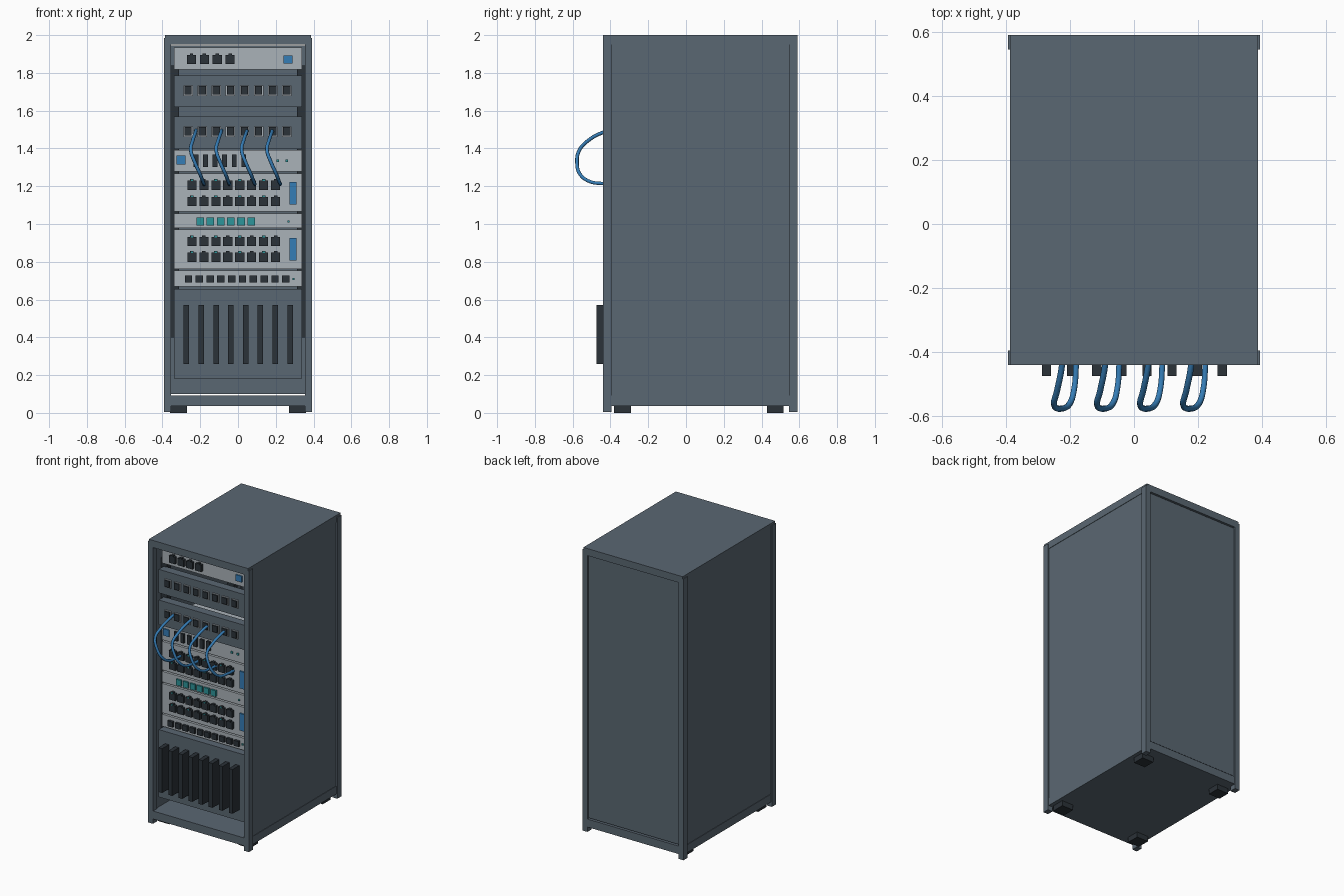
import bpy
import bmesh
from mathutils import Vector

if "Cube" in bpy.data.objects:
    bpy.data.objects.remove(bpy.data.objects["Cube"])


def material(name, rgb):
    m = bpy.data.materials.new(name)
    m.diffuse_color = (*rgb, 1)
    m.use_nodes = True
    m.node_tree.nodes["Principled BSDF"].inputs["Base Color"].default_value = m.diffuse_color
    return m


SLATE = material("slate_metal", (0.102, 0.136, 0.168))
SILVER = material("silver_panel", (0.40, 0.445, 0.48))
DARK = material("dark_plastic", (0.024, 0.032, 0.040))
BLUE = material("blue", (0.036, 0.205, 0.470))
TEAL = material("teal", (0.026, 0.305, 0.328))


def boxes(name, mat, spans):
    """One object made of boxes, each given as (x0, x1, y0, y1, z0, z1)."""
    bm = bmesh.new()
    for x0, x1, y0, y1, z0, z1 in spans:
        geo = bmesh.ops.create_cube(bm, size=1)
        for v in geo["verts"]:
            v.co = Vector((x0 + (v.co.x + 0.5) * (x1 - x0),
                           y0 + (v.co.y + 0.5) * (y1 - y0),
                           z0 + (v.co.z + 0.5) * (z1 - z0)))
    me = bpy.data.meshes.new(name)
    bm.to_mesh(me)
    bm.free()
    me.materials.append(mat)
    ob = bpy.data.objects.new(name, me)
    bpy.context.collection.objects.link(ob)
    return ob


def mirrored(x0, x1, *rest):
    """The same box on both the right and the left side."""
    return [(x0, x1, *rest), (-x1, -x0, *rest)]


def row(start, pitch, count, w, h, z, y0, y1):
    """Evenly spaced boxes along x, centred on start + i * pitch."""
    return [(start + i * pitch - w / 2, start + i * pitch + w / 2, y0, y1, z - h / 2, z + h / 2)
            for i in range(count)]


FRONT, BACK = -0.44, 0.59

# Cabinet frame: corner posts, beams, roof and floor
boxes("corner_posts", SLATE,
      mirrored(0.355, 0.393, FRONT, FRONT + 0.045, 0.004, 1.985)
      + mirrored(0.355, 0.393, BACK - 0.045, BACK, 0.004, 1.985))
boxes("roof", SLATE, [(-0.387, 0.387, FRONT, BACK, 1.95, 2.0)])
boxes("floor", SLATE, [(-0.387, 0.387, FRONT + 0.002, BACK - 0.002, 0.037, 0.093)])
boxes("side_panels", SLATE, mirrored(0.362, 0.384, FRONT + 0.04, BACK - 0.04, 0.09, 1.955))
boxes("back_panel", SLATE, [(-0.36, 0.36, 0.56, 0.58, 0.10, 1.945)])

# Feet
boxes("feet", DARK, mirrored(0.27, 0.36, -0.38, -0.29, 0, 0.04)
      + mirrored(0.27, 0.36, 0.43, 0.515, 0, 0.04))

# Mounting rails inside the cabinet
boxes("mounting_rails", DARK, mirrored(0.312, 0.36, -0.345, -0.30, 0.40, 1.84)
      + mirrored(0.312, 0.36, 0.40, 0.44, 0.40, 1.84))

# Rack units with silver fronts
U = -0.365
silver = {"top_unit": (1.818, 1.934), "server": (1.277, 1.392), "upper_switch": (1.065, 1.267),
          "status_unit": (0.98, 1.055), "lower_switch": (0.763, 0.97), "port_unit": (0.668, 0.753)}
for name, (z0, z1) in silver.items():
    boxes(name, SILVER, [(-0.338, 0.338, U, 0.35, z0, z1)])


def sockets(name, start, pitch, count, z):
    """Dark sockets, each with a small latch tab on top."""
    boxes(name, DARK, row(start, pitch, count, 0.048, 0.048, z, U - 0.02, U + 0.01)
          + row(start, pitch, count, 0.018, 0.01, z + 0.027, U - 0.02, U + 0.01))


# Top unit front
sockets("top_unit_sockets", -0.246, 0.068, 4, 1.87)
boxes("top_unit_display", BLUE, [(0.241, 0.289, U - 0.008, U + 0.01, 1.85, 1.893)])

# Patch panels with framed ports
P = -0.40
for name, z0, z1, zc in (("upper_patch", 1.62, 1.786, 1.706), ("lower_patch", 1.396, 1.57, 1.488)):
    boxes(name + "_panel", SLATE, [(-0.338, 0.338, P, P + 0.06, z0, z1)])
    boxes(name + "_port_frames", SILVER, row(-0.264, 0.0746, 8, 0.05, 0.056, zc, P - 0.008, P + 0.01))
    boxes(name + "_ports", DARK, row(-0.264, 0.0746, 8, 0.038, 0.045, zc + 0.002, P - 0.016, P + 0.01))

# Server front: display, drive slots and lights
boxes("server_display", BLUE, [(-0.325, -0.278, U - 0.008, U + 0.01, 1.314, 1.362)])
boxes("server_drives", DARK, row(-0.222, 0.0505, 6, 0.026, 0.064, 1.335, U - 0.014, U + 0.01))
boxes("server_lights", TEAL, row(0.21, 0.047, 2, 0.013, 0.013, 1.335, U - 0.008, U + 0.01))

# Network switches: two rows of sockets, lights and a blue strip
for name, top, low in (("upper_switch", 1.205, 1.12), ("lower_switch", 0.907, 0.824)):
    sockets(name + "_top_sockets", -0.244, 0.0633, 8, top)
    sockets(name + "_low_sockets", -0.244, 0.0633, 8, low)
    boxes(name + "_lights", TEAL, row(-0.244, 0.1266, 4, 0.012, 0.009, top + 0.027, U - 0.022, U + 0.01)
          + row(-0.244, 0.1266, 4, 0.012, 0.009, low + 0.027, U - 0.022, U + 0.01))
    mid = (top + low) / 2
    boxes(name + "_strip", BLUE, [(0.273, 0.31, U - 0.01, U + 0.01, mid - 0.06, mid + 0.06)])

# Status unit and port unit fronts
boxes("status_tiles", TEAL, row(-0.2, 0.054, 6, 0.04, 0.042, 1.014, U - 0.012, U + 0.01))
boxes("status_light", TEAL, row(0.267, 0, 1, 0.01, 0.01, 1.014, U - 0.008, U + 0.01))
boxes("port_unit_ports", DARK, row(-0.262, 0.0572, 10, 0.039, 0.038, 0.709, U - 0.018, U + 0.01))
boxes("port_unit_light", TEAL, row(0.294, 0, 1, 0.01, 0.01, 0.709, U - 0.008, U + 0.01))

# Blade chassis
boxes("blade_chassis", SLATE, [(-0.338, 0.338, P, 0.35, 0.182, 0.657)])
boxes("blades", DARK, row(-0.273, 0.0784, 8, 0.029, 0.312, 0.416, -0.475, P + 0.01))

# Patch cables, all the same looped path
path = [(0, -0.40, 1.495), (-0.003, -0.442, 1.484), (-0.018, -0.52, 1.44), (-0.028, -0.565, 1.39),
        (-0.006, -0.577, 1.325), (0.022, -0.56, 1.262), (0.036, -0.51, 1.225),
        (0.041, -0.44, 1.214), (0.042, -0.37, 1.21)]
for i in range(4):
    cu = bpy.data.curves.new("patch_cable", "CURVE")
    cu.dimensions = "3D"
    cu.bevel_depth = 0.0095
    cu.bevel_resolution = 2
    cu.use_fill_caps = True
    cu.resolution_u = 5
    sp = cu.splines.new("BEZIER")
    sp.bezier_points.add(len(path) - 1)
    for bp, co in zip(sp.bezier_points, path):
        bp.co = (co[0] - 0.222 + i * 0.1345, co[1], co[2])
        bp.handle_left_type = bp.handle_right_type = "AUTO"
    cu.materials.append(BLUE)
    bpy.context.collection.objects.link(bpy.data.objects.new("patch_cable", cu))
